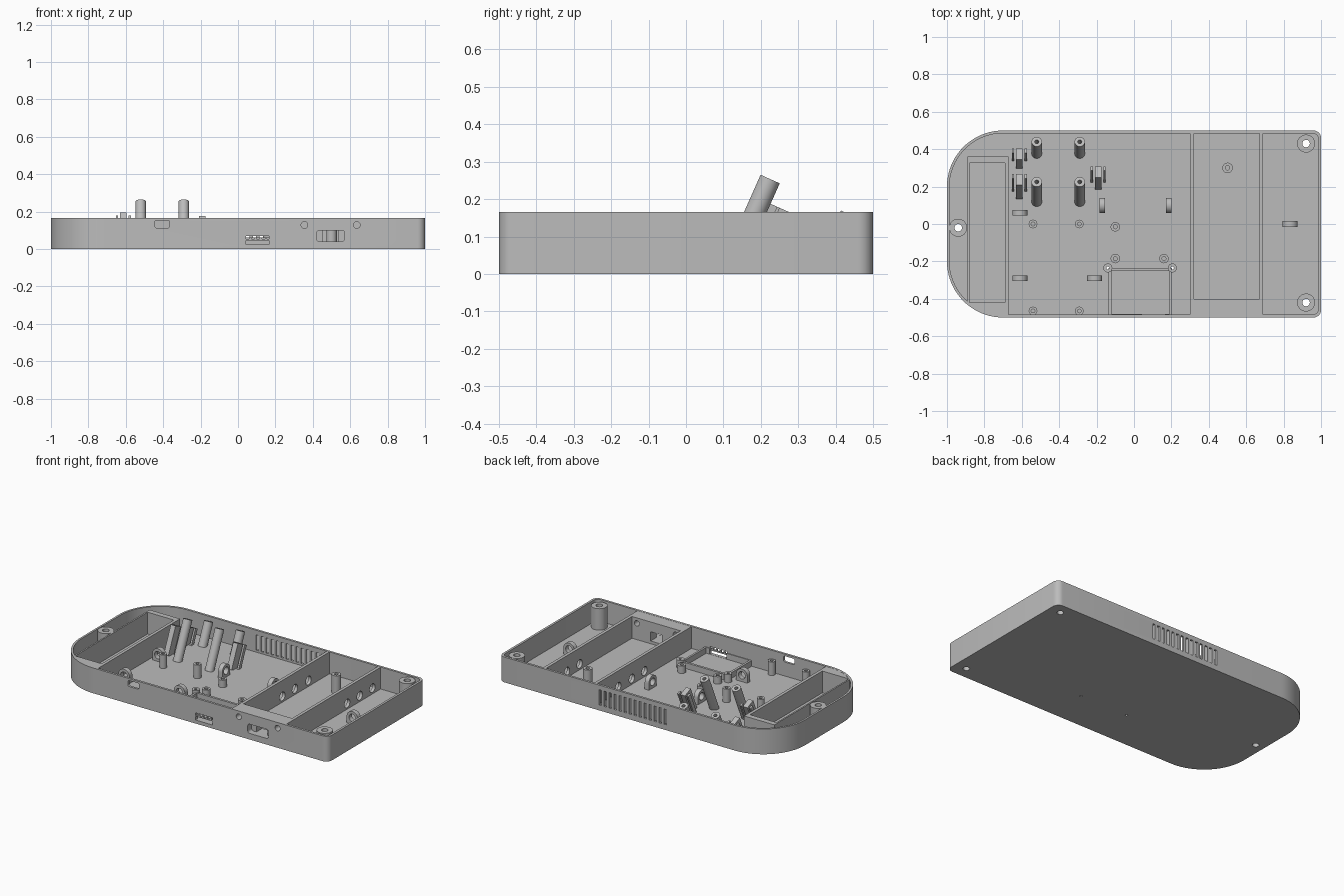
import bpy, bmesh, math
from mathutils import Matrix, Vector

if "Cube" in bpy.data.objects:
    bpy.data.objects.remove(bpy.data.objects["Cube"])

TOP, FLOOR, TILT = 0.165, 0.022, math.radians(24)
FLAT = Matrix.Identity(4)
FRONT = Matrix.Rotation(math.pi / 2, 4, 'X')            # u -> x, v -> z, w -> -y
SIDE = Matrix(((0, 0, 1, 0), (1, 0, 0, 0), (0, 1, 0, 0), (0, 0, 0, 1)))  # u -> y, v -> z, w -> x
parts = []

grey = bpy.data.materials.new("plastic grey")
grey.use_nodes = True
grey.diffuse_color = (0.5, 0.5, 0.5, 1)
grey.node_tree.nodes["Principled BSDF"].inputs["Base Color"].default_value = (0.5, 0.5, 0.5, 1)


def rounded(x0, x1, y0, y1, left=0.0, right=None):
    """Rectangle outline with separate corner radii for the left and right ends."""
    right = left if right is None else right
    pts = []
    for cx, cy, r, start in ((x1 - right, y1 - right, right, 0), (x0 + left, y1 - left, left, 90),
                             (x0 + left, y0 + left, left, 180), (x1 - right, y0 + right, right, 270)):
        n = 0 if r == 0 else (20 if r > 0.1 else 6)
        for i in range(n + 1):
            a = math.radians(start + 90 * i / max(n, 1))
            pts.append((cx + r * math.cos(a), cy + r * math.sin(a)))
    return pts


def circle(x, y, r, n=32):
    return [(x + r * math.cos(math.tau * i / n), y + r * math.sin(math.tau * i / n)) for i in range(n)]


def prism(outline, w0, w1, frame=FLAT):
    return outline, w0, w1, frame


def mesh_object(name, prisms):
    bm = bmesh.new()
    for outline, w0, w1, frame in prisms:
        low = [bm.verts.new(frame @ Vector((u, v, w0))) for u, v in outline]
        high = [bm.verts.new(frame @ Vector((u, v, w1))) for u, v in outline]
        bm.faces.new(low[::-1])
        bm.faces.new(high)
        for i in range(len(low)):
            j = (i + 1) % len(low)
            bm.faces.new((low[i], low[j], high[j], high[i]))
    bmesh.ops.recalc_face_normals(bm, faces=bm.faces)
    mesh = bpy.data.meshes.new(name)
    bm.to_mesh(mesh)
    bm.free()
    ob = bpy.data.objects.new(name, mesh)
    bpy.context.collection.objects.link(ob)
    return ob


def part(name, solid, *cut_groups):
    """Solid prism with groups of prisms cut out of it."""
    ob = mesh_object(name, [solid])
    for group in cut_groups:
        cutter = mesh_object("cutter", group)
        cutter.hide_render = True
        mod = ob.modifiers.new("cut", 'BOOLEAN')
        mod.operation, mod.solver, mod.object = 'DIFFERENCE', 'EXACT', cutter
        deps = bpy.context.evaluated_depsgraph_get()
        result = bpy.data.meshes.new_from_object(ob.evaluated_get(deps))
        ob.modifiers.clear()
        ob.data = result
        bpy.data.objects.remove(cutter)
    ob.data.materials.clear()
    ob.data.materials.append(grey)
    parts.append(ob)
    return ob


def box(name, x0, x1, y0, y1, z0, z1, *cuts):
    return part(name, prism(rounded(x0, x1, y0, y1), z0, z1), *cuts)


# Tray shell: cavity, through holes, front openings and back vents
bosses = ((0.92, 0.43), (0.92, -0.42), (-0.94, -0.02))
tray_posts = ((-0.14, -0.235), (0.205, -0.235))
cavity = [prism(rounded(-0.987, 0.985, -0.485, 0.485, 0.287, 0.03), FLOOR, 0.3)]
drills = [prism(circle(x, y, 0.02), -0.1, 0.1) for x, y in bosses]
drills += [prism(circle(x, y, 0.008, 12), -0.1, 0.1) for x, y in tray_posts]
panel = [prism(rounded(0.42, 0.57, 0.04, 0.1, 0.015), 0.46, 0.6, FRONT)]
panel += [prism(circle(x, 0.128, 0.018), 0.3, 0.6, FRONT) for x in (0.355, 0.635)]
ports = [prism(rounded(-0.445, -0.365, 0.113, 0.152, 0.01), 0.45, 0.6, FRONT),
         prism(rounded(0.043, 0.165, 0.023, 0.07), 0.45, 0.6, FRONT)]
vents = [prism(rounded(x - 0.009, x + 0.009, 0.035, 0.135), -0.6, -0.45, FRONT)
         for x in (-0.2 + 0.036 * i for i in range(14))]
part("tray_shell", prism(rounded(-1, 1, -0.5, 0.5, 0.3, 0.04), 0, TOP),
     cavity, drills + panel + ports + vents)

# Contacts and bar inside the front connector opening
box("connector_bar", 0.043, 0.165, -0.497, -0.487, 0.045, 0.052)
for i in range(4):
    x = 0.06 + 0.028 * i
    box("connector_contact", x, x + 0.012, -0.497, -0.487, 0.052, 0.062)

# Dividers with cable holes
for x, ys in ((0.3, (0, 0.13, 0.27)), (0.67, (0.14, 0.27, 0.4))):
    part("divider", prism(rounded(-0.487, 0.487, 0.01, TOP - 0.001), x, x + 0.02, SIDE),
         [prism(circle(y, 0.06, 0.028), x - 0.1, x + 0.1, SIDE) for y in ys])

# Solid front block holding the panel socket
box("socket_block", 0.319, 0.671, -0.487, -0.4, 0.01, TOP - 0.001, panel,
    [prism(rounded(0.455, 0.535, 0.04, 0.1), 0.3, 0.47, FRONT)])

# Pocket walls at the rounded end
box("pocket_inner_wall", -0.69, -0.67, -0.487, 0.36, 0.01, TOP - 0.001)
box("pocket_outer_wall", -0.89, -0.88, -0.428, 0.36, 0.01, TOP - 0.001)
box("pocket_back_wall", -0.88, -0.69, 0.325, 0.36, 0.01, TOP - 0.001)
part("pocket_front_block", prism([(-0.88, -0.42), (-0.88, -0.434), (-0.85, -0.453), (-0.8, -0.477),
                                  (-0.72, -0.49), (-0.69, -0.49), (-0.69, -0.42)], 0.01, TOP - 0.001))

# Screw bosses
for x, y in bosses:
    part("screw_boss", prism(circle(x, y, 0.048), 0.001, TOP - 0.003),
         [prism(circle(x, y, 0.02), -0.1, 0.3)])

# Board standoffs: x, y, radius, top height
standoffs = [(x, y, 0.023, 0.11) for x in (-0.54, -0.293) for y in (0, -0.465)]
standoffs += [(x, y, 0.025, 0.07) for x, y in ((-0.1, -0.015), (-0.1, -0.185), (0.16, -0.185))]
standoffs += [(0.5, 0.3, 0.028, 0.14)]
for x, y, r, top in standoffs:
    part("standoff", prism(circle(x, y, r, 24), 0.01, top),
         [prism(circle(x, y, r * 0.42, 16), 0.03, 0.3)])
for x, y in tray_posts:
    part("tray_post", prism(circle(x, y, 0.024, 24), 0.001, 0.075),
         [prism(circle(x, y, 0.008, 12), -0.1, 0.3)])

# Cable loops: upright rounded plates with an eye
for x, y, frame in ((-0.61, 0.06, FRONT), (-0.61, -0.29, FRONT), (-0.21, -0.29, FRONT),
                    (0.835, 0, FRONT), (-0.17, 0.1, SIDE), (0.185, 0.1, SIDE)):
    at = Matrix.Translation((x, y, 0)) @ frame
    outline = [(-0.04, 0.01), (0.04, 0.01)] + [p for p in circle(0, 0.065, 0.04)[:17]]
    part("cable_loop", prism(outline, -0.015, 0.015, at),
         [prism(circle(0, 0.063, 0.024, 24), -0.1, 0.1, at)])

# Module frames on the floor
box("front_module_frame", -0.135, 0.203, -0.487, -0.235, 0.01, 0.06,
    [prism(rounded(-0.12, 0.19, -0.48, -0.25), FLOOR, 0.3)], ports)
box("side_module_frame", 0.715, 0.955, -0.323, -0.083, 0.01, 0.1,
    [prism(rounded(0.73, 0.943, -0.311, -0.095), FLOOR, 0.3),
     prism(circle(0.835, -0.317, 0.012, 16), 0.07, 0.3)])


def tilted(x, y):
    """Frame on the slanted mounting plane, and the length down to the floor."""
    z = 0.255 - math.tan(TILT) * (y - 0.222)
    return Matrix.Translation((x, y, z)) @ Matrix.Rotation(-TILT, 4, 'X'), (z - 0.015) / math.cos(TILT)


# Slanted round posts
for x in (-0.52, -0.29):
    for y in (0.225, 0.44):
        at, length = tilted(x, y)
        part("slanted_post", prism(circle(0, 0, 0.028), -length, 0, at),
             [prism(circle(0, 0, 0.011, 16), -0.08, 0.1, at)])

# Slanted button sockets on square stems
for x, y in ((-0.613, 0.4), (-0.613, 0.263), (-0.192, 0.305)):
    at, length = tilted(x, y)
    part("button_socket", prism(rounded(-0.042, 0.042, -0.038, 0.038), -0.07, 0, at),
         [prism(rounded(-0.03, 0.03, -0.026, 0.026), -0.03, 0.1, at),
          prism(rounded(-0.016, 0.016, -0.1, -0.02), -0.03, 0.1, at)])
    part("socket_stem", prism(rounded(-0.017, 0.017, -0.034, 0.03), -length, -0.06, at))
    for side in (-1, 1):
        edge = sorted((side * 0.028, side * 0.04))
        part("stem_rib", prism(rounded(edge[0], edge[1], 0.005, 0.03), -length, -0.06, at))

# Smooth the round walls, keep the edges sharp
bpy.ops.object.select_all(action='DESELECT')
for ob in parts:
    ob.select_set(True)
bpy.context.view_layer.objects.active = parts[0]
bpy.ops.object.shade_smooth_by_angle(angle=math.radians(30))
